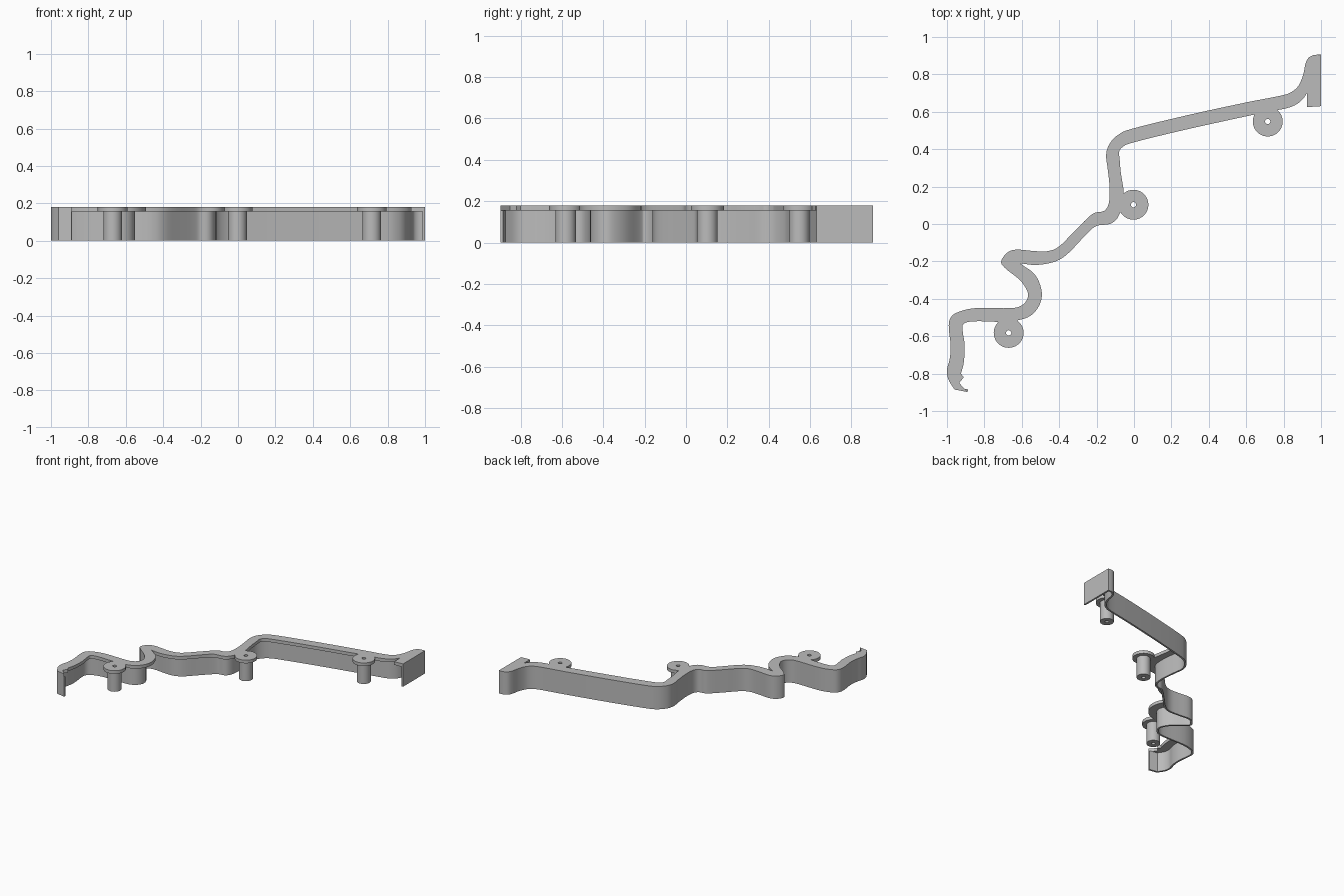
import bpy, bmesh, math
from mathutils import Vector

cube = bpy.data.objects.get("Cube")
if cube:
    bpy.data.objects.remove(cube, do_unlink=True)

HEIGHT = 0.18
LEDGE = 0.155      # underside of the top flange
WALL = 0.014       # wall thickness

grey = bpy.data.materials.new("plain grey")
grey.use_nodes = True
grey.diffuse_color = (0.5, 0.5, 0.5, 1)
grey.node_tree.nodes["Principled BSDF"].inputs["Base Color"].default_value = grey.diffuse_color


def finish(name, bm):
    """Turn a bmesh into a shaded object."""
    bmesh.ops.recalc_face_normals(bm, faces=bm.faces[:])
    mesh = bpy.data.meshes.new(name)
    bm.to_mesh(mesh)
    bm.free()
    mesh.materials.append(grey)
    obj = bpy.data.objects.new(name, mesh)
    bpy.context.collection.objects.link(obj)
    bpy.ops.object.select_all(action='DESELECT')
    obj.select_set(True)
    bpy.context.view_layer.objects.active = obj
    bpy.ops.object.shade_smooth_by_angle(angle=math.radians(35))
    return obj


def smooth(points, steps=4):
    """Catmull-Rom curve through the points."""
    p = [Vector(q) for q in points]
    p = [p[0] * 2 - p[1]] + p + [p[-1] * 2 - p[-2]]
    out = []
    for a, b, c, d in zip(p, p[1:], p[2:], p[3:]):
        for i in range(steps):
            t = i / steps
            out.append(0.5 * (2 * b + (c - a) * t + (2 * a - 5 * b + 4 * c - d) * t * t
                              + (3 * b - a - 3 * c + d) * t ** 3))
    return out + [p[-2]]


def offset(path, distance):
    """Parallel path to the left of travel, with mitred corners."""
    out = []
    for i, p in enumerate(path):
        before = (p - path[i - 1]).normalized() if i else None
        after = (path[i + 1] - p).normalized() if i + 1 < len(path) else None
        before, after = before or after, after or before
        along = (before + after).normalized()
        miter = max(along.dot(after), 0.5)
        out.append(p + Vector((-along.y, along.x)) * distance / miter)
    return out


def prism(name, outline, low, high):
    """Closed plan outline extruded between two heights."""
    bm = bmesh.new()
    face = bm.faces.new([bm.verts.new((p[0], p[1], low)) for p in outline])
    new = bmesh.ops.extrude_face_region(bm, geom=[face])["geom"]
    top = [v for v in new if isinstance(v, bmesh.types.BMVert)]
    bmesh.ops.translate(bm, verts=top, vec=(0, 0, high - low))
    return finish(name, bm)


def lathe(name, centre, profile, sides=40):
    """Closed radius/height profile revolved about a vertical axis."""
    bm = bmesh.new()
    rings = []
    for r, z in profile:
        rings.append([bm.verts.new((centre[0] + r * math.cos(k * math.tau / sides),
                                    centre[1] + r * math.sin(k * math.tau / sides), z))
                      for k in range(sides)])
    for a, b in zip(rings, rings[1:] + rings[:1]):
        for k in range(sides):
            n = (k + 1) % sides
            bm.faces.new((a[k], a[n], b[n], b[k]))
    return finish(name, bm)


# Outer edge of the winding strip, from the end plate to the hooked end
outer = smooth([
    (1, .905), (.96, .903), (.93, .885), (.915, .85), (.905, .8), (.88, .74),
    (.84, .705), (.78, .685), (.6, .65), (.3, .585), (0, .512), (-.08, .48),
    (-.13, .43), (-.149, .37), (-.14, .29), (-.13, .19), (-.135, .11), (-.16, .07),
    (-.21, .06), (-.25, .03), (-.32, -.04), (-.4, -.12), (-.46, -.145), (-.53, -.145),
    (-.63, -.137), (-.68, -.155), (-.71, -.2), (-.69, -.235), (-.61, -.3),
    (-.57, -.36), (-.57, -.4), (-.6, -.435), (-.66, -.45), (-.85, -.45),
    (-.95, -.475), (-.985, -.51), (-.99, -.56), (-.98, -.65), (-.985, -.72),
    (-1, -.78), (-.993, -.83), (-.96, -.885)])
hook = Vector((-.89, -.898))

# Inner edge, split at its sharp corners
inner = [(1, .63), (.925, .625)] + smooth([
    (.925, .7), (.9, .665), (.86, .635), (.8, .615), (.7, .597), (.3, .51),
    (0, .437), (-.06, .412), (-.08, .385), (-.077, .35), (-.07, .27), (-.055, .17),
    (-.065, .09), (-.09, .03), (-.13, 0), (-.2, -.01), (-.25, -.05), (-.35, -.155),
    (-.42, -.2), (-.52, -.219), (-.61, -.21)]) + smooth([
        (-.6, -.217), (-.53, -.27), (-.495, -.35), (-.5, -.42), (-.54, -.48),
        (-.6, -.51), (-.7, -.523), (-.85, -.52), (-.912, -.535), (-.915, -.58),
        (-.905, -.65), (-.91, -.74), (-.925, -.8)]) + [(-.91, -.82), (-.935, -.85)]

# Top flange and the thin wall beneath its outer edge
prism("top_flange", outer + [hook] + inner[::-1], LEDGE, HEIGHT)
wall_path = outer + [hook]
prism("outer_wall", wall_path + offset(wall_path, WALL)[::-1], 0, LEDGE)

# Flat end plate on the left side
prism("end_plate", [(1 - WALL, .63), (1, .63), (1, .905), (1 - WALL, .905)], 0, LEDGE)

# Drilled mounting posts with wide heads
post_profile = [(.014, 0), (.05, 0), (.05, LEDGE), (.08, LEDGE), (.08, HEIGHT), (.014, HEIGHT)]
for label, centre in (("left", (.715, .548)), ("middle", (-.003, .103)), ("right", (-.67, -.582))):
    lathe(label + "_mounting_post", centre, post_profile)
